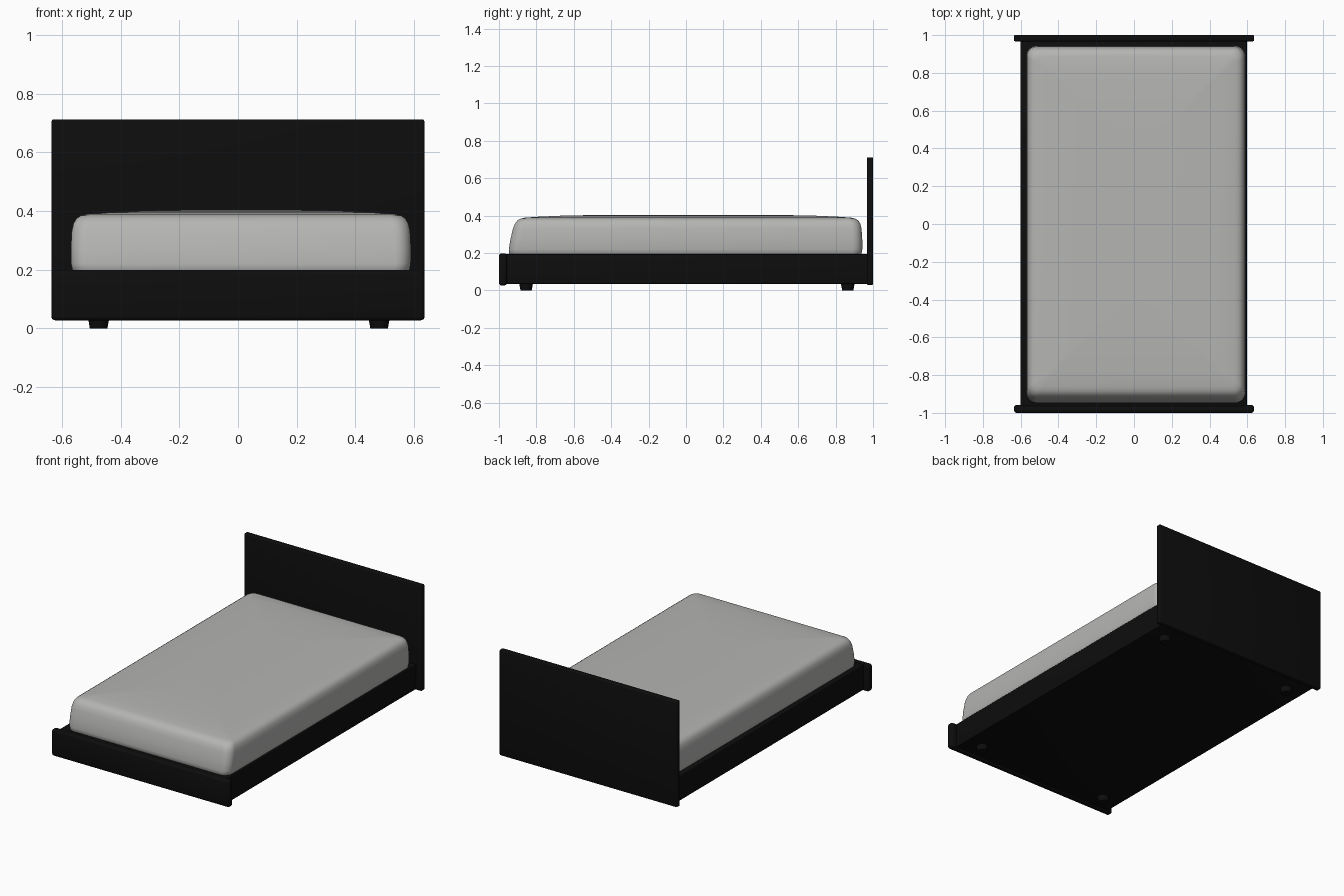
import bpy, bmesh, math

if "Cube" in bpy.data.objects:
    bpy.data.objects.remove(bpy.data.objects["Cube"])


def material(name, rgb):
    m = bpy.data.materials.new(name)
    m.diffuse_color = (*rgb, 1)
    m.use_nodes = True
    m.node_tree.nodes["Principled BSDF"].inputs["Base Color"].default_value = m.diffuse_color
    return m


BLACK = material("black wood", (0.004, 0.004, 0.004))
GREY = material("light grey fabric", (0.46, 0.46, 0.45))


def finish(name, bm, mat, angle=35):
    bmesh.ops.recalc_face_normals(bm, faces=bm.faces)
    me = bpy.data.meshes.new(name)
    bm.to_mesh(me)
    bm.free()
    me.materials.append(mat)
    ob = bpy.data.objects.new(name, me)
    bpy.context.collection.objects.link(ob)
    bpy.ops.object.select_all(action='DESELECT')
    ob.select_set(True)
    bpy.context.view_layer.objects.active = ob
    bpy.ops.object.shade_smooth_by_angle(angle=math.radians(angle))
    return ob


def box(name, x, y, z, bevel=0.0):
    """Box from (min, max) ranges with rounded edges."""
    bm = bmesh.new()
    bmesh.ops.create_cube(bm, size=1)
    for v in bm.verts:
        v.co = [r[0] + (c + 0.5) * (r[1] - r[0]) for c, r in zip(v.co, (x, y, z))]
    if bevel:
        bmesh.ops.bevel(bm, geom=bm.edges[:], offset=bevel, segments=3,
                        profile=0.5, affect='EDGES')
    return finish(name, bm, BLACK)


# Frame: headboard, footboard and the low base between them
box("headboard", (-0.635, 0.635), (0.967, 1.0), (0.03, 0.712), 0.006)
box("footboard", (-0.635, 0.635), (-1.0, -0.958), (0.027, 0.198), 0.013)
box("base", (-0.6, 0.597), (-0.97, 0.98), (0.035, 0.195), 0.004)

# Feet: short tapered discs under the corners
for x in (-0.475, 0.481):
    for y in (-0.855, 0.865):
        bm = bmesh.new()
        bmesh.ops.create_cone(bm, cap_ends=True, segments=24, radius1=0.03,
                              radius2=0.038, depth=0.045)
        bmesh.ops.translate(bm, verts=bm.verts, vec=(x, y, 0.0225))
        finish("foot", bm, BLACK)


# Mattress: stacked rounded rectangles, softly crowned and sloped at the foot end
def ring(inset, z, hx=0.58, hy=0.948, steps=8):
    r = max(0.055 - inset * 0.4, 0.02)
    pts = []
    for k, (sx, sy) in enumerate(((1, 1), (-1, 1), (-1, -1), (1, -1))):
        for i in range(steps + 1):
            a = math.pi / 2 * (k + i / steps)
            px = 0.01 + sx * (hx - inset - r) + r * math.cos(a)
            py = -0.004 + sy * (hy - inset - r) + r * math.sin(a)
            t = max(0.0, z - 0.2) / 0.2
            py += (0.036 if sy < 0 else -0.004) * t
            pts.append((px, py, z))
    return pts


SECTION = [(0.02, 0.18), (0.006, 0.195), (0.001, 0.22), (0, 0.27), (0.003, 0.33),
           (0.009, 0.357), (0.019, 0.374), (0.034, 0.384), (0.055, 0.389),
           (0.12, 0.394), (0.25, 0.4), (0.4, 0.403), (0.54, 0.404)]
bm = bmesh.new()
rings = [[bm.verts.new(p) for p in ring(i, z)] for i, z in SECTION]
for lo, hi in zip(rings, rings[1:]):
    n = len(lo)
    for j in range(n):
        bm.faces.new((lo[j], lo[(j + 1) % n], hi[(j + 1) % n], hi[j]))
bm.faces.new(rings[0][::-1])
bm.faces.new(rings[-1])
finish("mattress", bm, GREY, 50)
